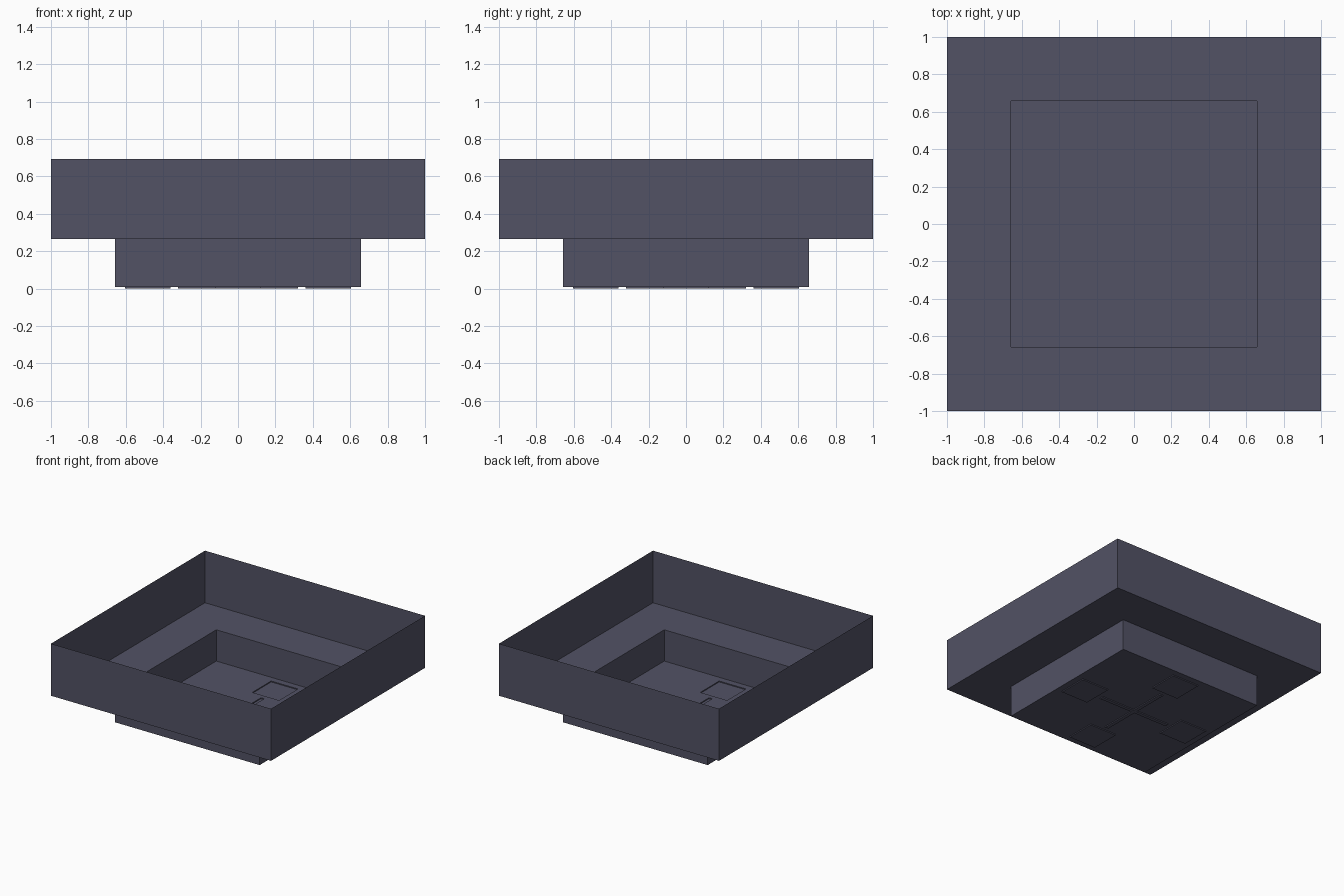
import bpy, bmesh
from mathutils import Vector

cube = bpy.data.objects.get("Cube")
if cube:
    bpy.data.objects.remove(cube, do_unlink=True)

OUTER, INNER = 1.0, 0.658           # half widths of rim and well
FLOOR, LEDGE, TOP = 0.008, 0.265, 0.693
PAD_NEAR, PAD_FAR, PAD_HALF = 0.36, 0.605, 0.122
BAR_HALF, BAR_END = 0.015, 0.32

slate = bpy.data.materials.new("slate grey")
slate.use_nodes = True
colour = (0.085, 0.085, 0.13, 1)
slate.diffuse_color = colour
slate.node_tree.nodes["Principled BSDF"].inputs["Base Color"].default_value = colour


def add_part(name, bm):
    mesh = bpy.data.meshes.new(name)
    bm.to_mesh(mesh)
    bm.free()
    mesh.materials.append(slate)
    part = bpy.data.objects.new(name, mesh)
    bpy.context.collection.objects.link(part)
    return part


def square_band(name, lower, upper):
    """Four-sided sheet joining two square rings, each (half width, height)."""
    bm = bmesh.new()
    rings = [[bm.verts.new((sx * w, sy * w, z))
              for sx, sy in ((-1, -1), (1, -1), (1, 1), (-1, 1))]
             for w, z in (lower, upper)]
    for i in range(4):
        j = (i + 1) % 4
        bm.faces.new((rings[0][i], rings[0][j], rings[1][j], rings[1][i]))
    return add_part(name, bm)


# Thin sheet walls and the ledge between them
square_band("well_wall", (INNER, FLOOR), (INNER, LEDGE))
square_band("ledge", (INNER, LEDGE), (OUTER, LEDGE))
square_band("outer_wall", (OUTER, LEDGE), (OUTER, TOP))

# Well floor, cut along the outlines of its pressed pattern
bm = bmesh.new()
bmesh.ops.create_grid(bm, x_segments=1, y_segments=1, size=INNER)
for axis in (Vector((1, 0, 0)), Vector((0, 1, 0))):
    for cut in (PAD_NEAR, PAD_FAR, PAD_HALF, BAR_HALF, BAR_END):
        for side in (-1, 1):
            bmesh.ops.bisect_plane(bm, geom=bm.verts[:] + bm.edges[:] + bm.faces[:],
                                   plane_co=axis * cut * side, plane_no=axis)


def is_pressed(face):
    c = face.calc_center_median()
    along, across = max(abs(c.x), abs(c.y)), min(abs(c.x), abs(c.y))
    pad = PAD_NEAR < along < PAD_FAR and across < PAD_HALF
    bar = along < BAR_END and across < BAR_HALF
    return pad or bar


# Four square pads around a thin cross, pressed down through the sheet
pressed = [f for f in bm.faces if is_pressed(f)]
result = bmesh.ops.extrude_face_region(bm, geom=pressed)
moved = [g for g in result["geom"] if isinstance(g, bmesh.types.BMVert)]
bmesh.ops.translate(bm, verts=moved, vec=(0, 0, -FLOOR))
old = [f for f in pressed if f.is_valid]
if old:
    bmesh.ops.delete(bm, geom=old, context='FACES')
bmesh.ops.translate(bm, verts=bm.verts[:], vec=(0, 0, FLOOR))
bmesh.ops.recalc_face_normals(bm, faces=bm.faces[:])
add_part("well_floor", bm)
